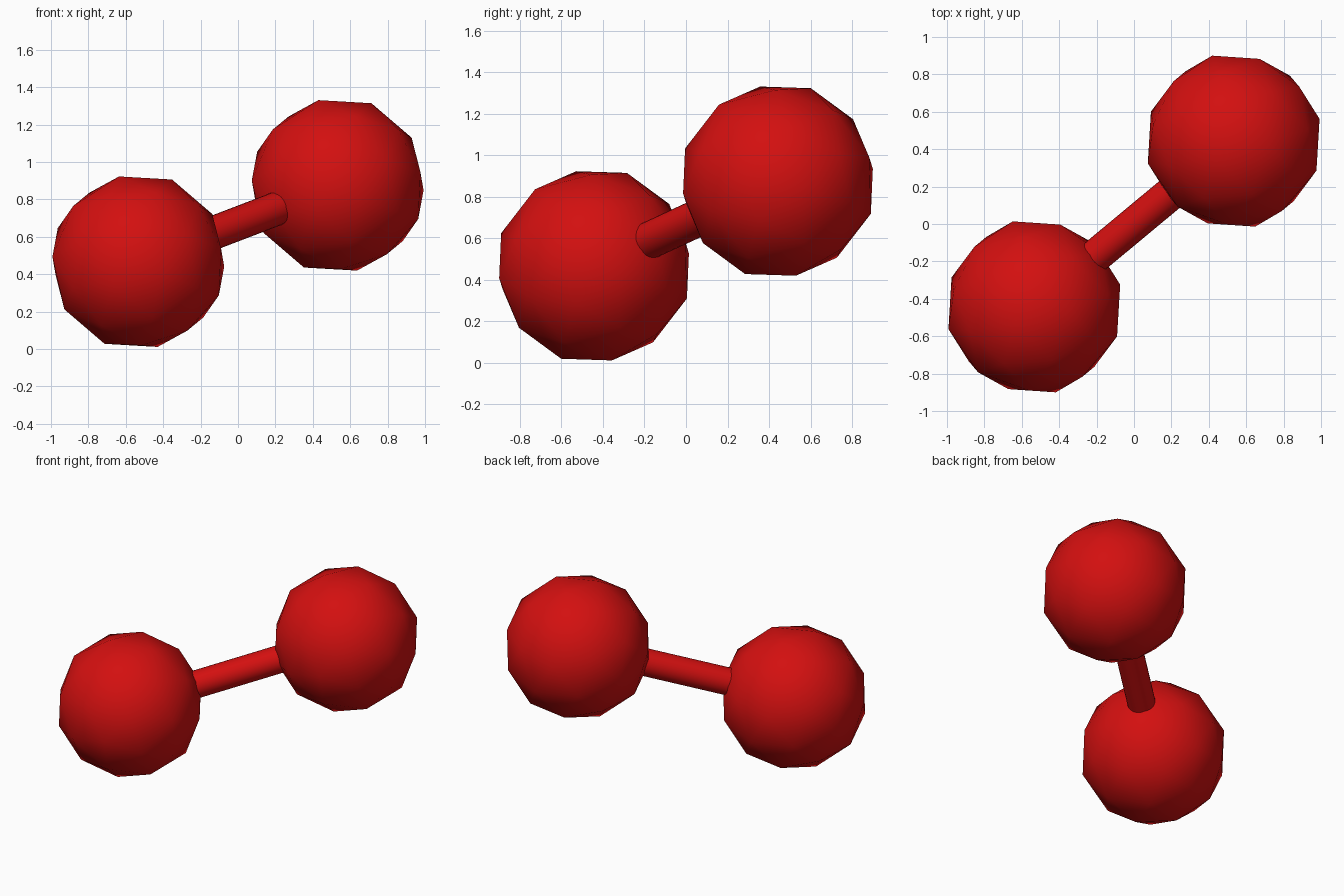
import bpy
from math import radians
from mathutils import Vector, Matrix

if "Cube" in bpy.data.objects:
    bpy.data.objects.remove(bpy.data.objects["Cube"])

RADIUS = 0.475
BAR_RADIUS = 0.09
low = Vector((-0.533, -0.443, 0.467))
high = Vector((0.533, 0.443, 0.875))
axis = high - low

red = bpy.data.materials.new("red")
red.diffuse_color = (0.65, 0.005, 0.005, 1)
red.use_nodes = True
red.node_tree.nodes["Principled BSDF"].inputs["Base Color"].default_value = red.diffuse_color

# Shared frame: local z runs along the bar
frame = axis.to_track_quat('Z', 'Y').to_matrix().to_4x4()


def place(name, centre):
    obj = bpy.context.object
    obj.name = name
    obj.matrix_world = Matrix.Translation(centre) @ frame
    obj.data.materials.append(red)
    return obj


# Two coarse, smooth-shaded balls
for name, centre in (("lower_ball", low), ("upper_ball", high)):
    bpy.ops.mesh.primitive_ico_sphere_add(subdivisions=2, radius=RADIUS)
    place(name, centre)
    bpy.ops.object.shade_smooth()

# Round bar joining them
bpy.ops.mesh.primitive_cylinder_add(vertices=24, radius=BAR_RADIUS,
                                    depth=axis.length - RADIUS)
place("connecting_bar", (low + high) / 2)
bpy.ops.object.shade_smooth_by_angle(angle=radians(40))
